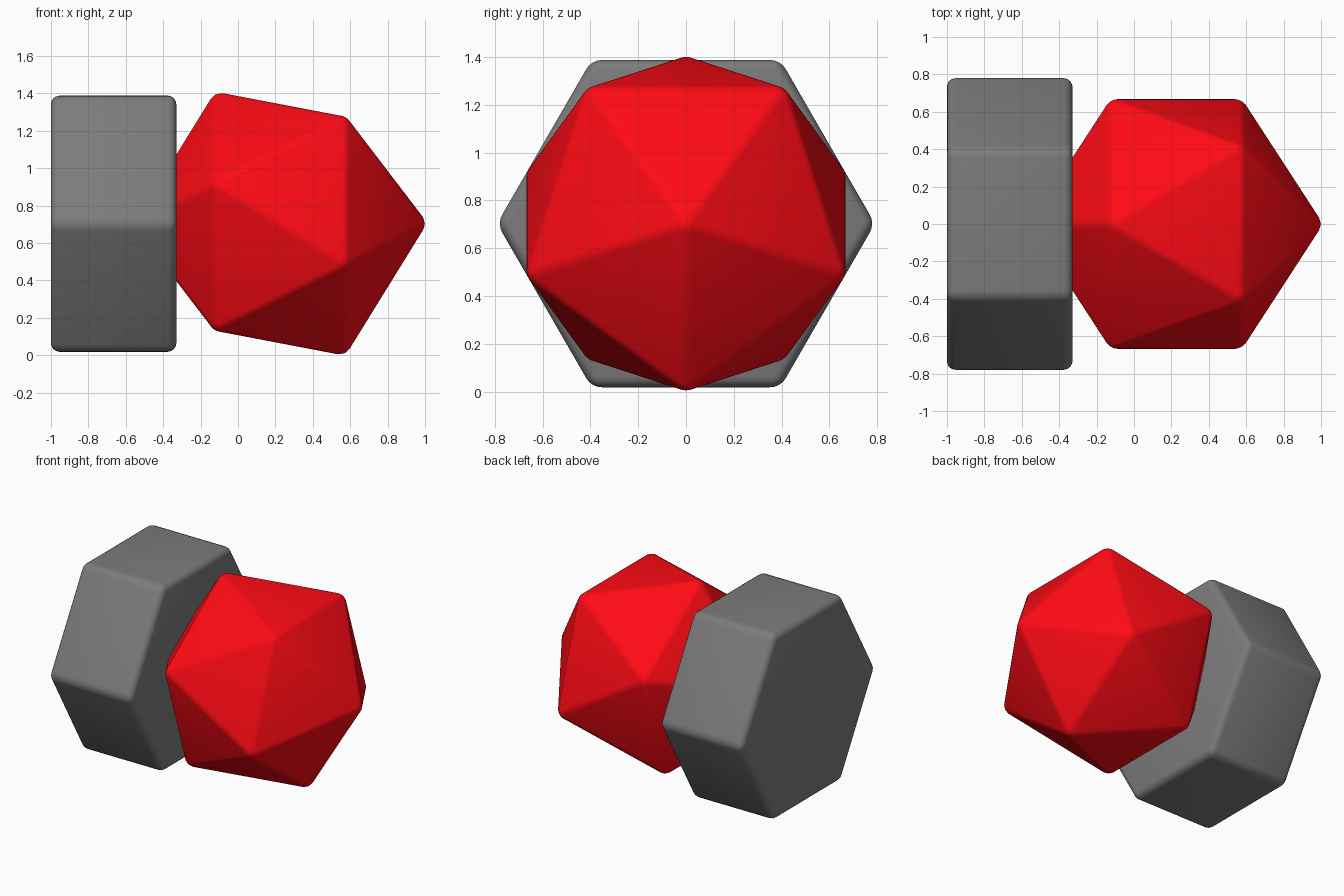
import bpy
from math import pi

if "Cube" in bpy.data.objects:
    bpy.data.objects.remove(bpy.data.objects["Cube"])

CENTRE_Z = 0.703


def finish(name, width, colour):
    # rounded edges, smooth shading and a plain colour
    ob = bpy.context.object
    ob.name = name
    bpy.ops.object.transform_apply(location=False, rotation=True, scale=True)
    bev = ob.modifiers.new("rounded_edges", 'BEVEL')
    bev.width = width
    bev.segments = 4
    bev.limit_method = 'NONE'
    bpy.ops.object.shade_smooth()
    mat = bpy.data.materials.new(name + "_colour")
    mat.diffuse_color = (*colour, 1)
    mat.use_nodes = True
    mat.node_tree.nodes["Principled BSDF"].inputs["Base Color"].default_value = mat.diffuse_color
    ob.data.materials.append(mat)


# hexagonal block lying along x, flats facing up and down
bpy.ops.mesh.primitive_cylinder_add(vertices=6, radius=0.791, depth=0.67,
                                    location=(-0.665, 0, CENTRE_Z),
                                    rotation=(0, pi / 2, 0))
finish("hexagonal_block", 0.045, (0.2, 0.2, 0.2))

# twenty-sided gem with its tip along +x
bpy.ops.mesh.primitive_ico_sphere_add(subdivisions=1, radius=0.79,
                                      location=(0.226, 0, CENTRE_Z),
                                      rotation=(0, pi / 2, 0))
finish("red_gem", 0.024, (1.0, 0.003, 0.007))
